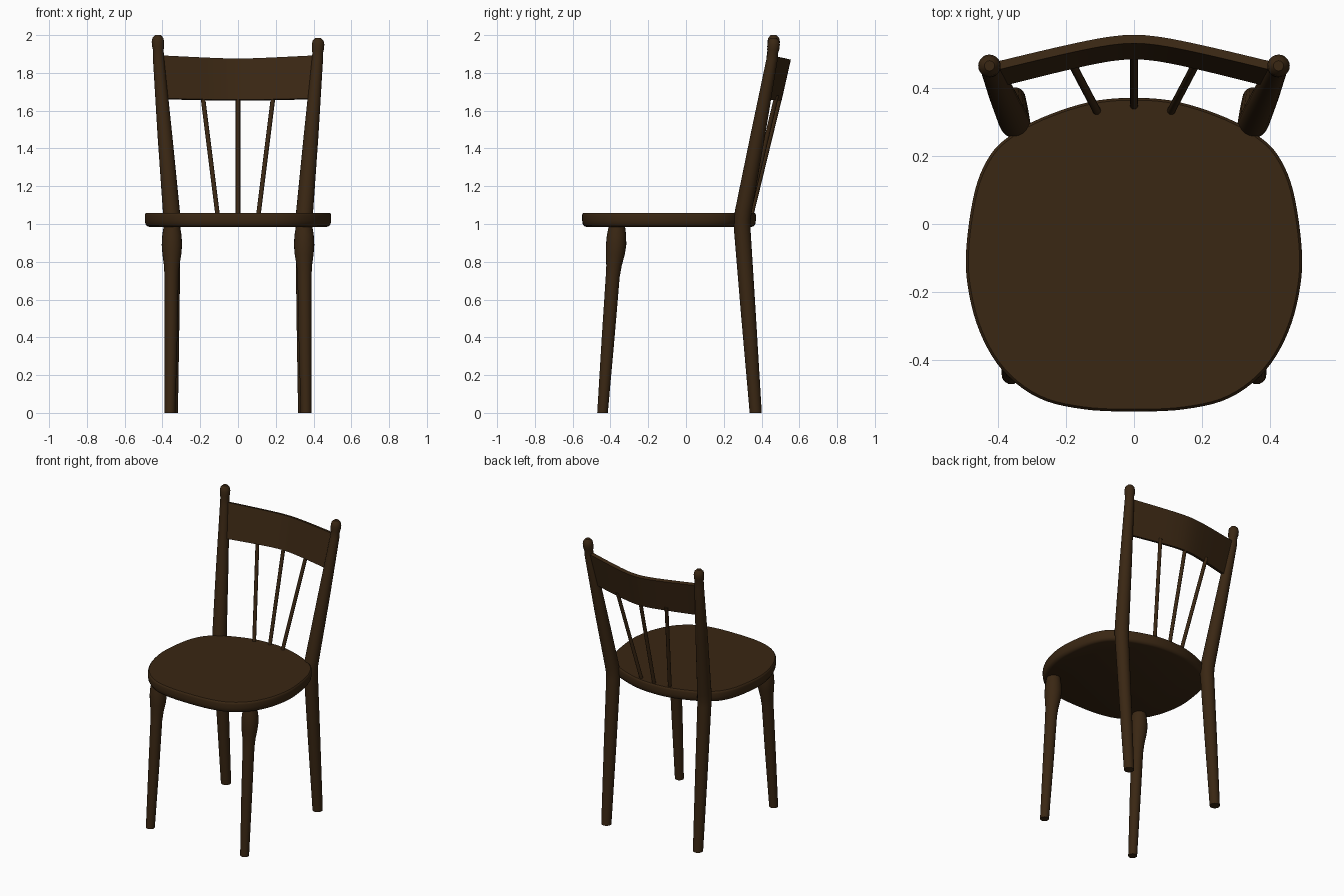
import bpy, bmesh, math
from mathutils import Vector

if "Cube" in bpy.data.objects:
    bpy.data.objects.remove(bpy.data.objects["Cube"])

wood = bpy.data.materials.new("dark brown wood")
wood.diffuse_color = (0.042, 0.020, 0.0065, 1)
wood.use_nodes = True
wood.node_tree.nodes["Principled BSDF"].inputs["Base Color"].default_value = wood.diffuse_color


def finish(name, rings, angle=40):
    """Skin a list of closed rings, cap both ends and smooth."""
    bm = bmesh.new()
    loops = [[bm.verts.new(p) for p in ring] for ring in rings]
    n = len(loops[0])
    for a, b in zip(loops, loops[1:]):
        for i in range(n):
            bm.faces.new((a[i], a[(i + 1) % n], b[(i + 1) % n], b[i]))
    bm.faces.new(loops[0][::-1])
    bm.faces.new(loops[-1])
    bmesh.ops.recalc_face_normals(bm, faces=bm.faces)
    me = bpy.data.meshes.new(name)
    bm.to_mesh(me)
    bm.free()
    me.materials.append(wood)
    ob = bpy.data.objects.new(name, me)
    bpy.context.collection.objects.link(ob)
    bpy.ops.object.select_all(action='DESELECT')
    ob.select_set(True)
    bpy.context.view_layer.objects.active = ob
    bpy.ops.object.shade_smooth_by_angle(angle=math.radians(angle))
    return ob


def turned(name, stations, side=1, sides=20):
    """Round rod through stations (x, y, z, radius)."""
    rings = []
    for x, y, z, r in stations:
        rings.append([(side * x + r * math.cos(2 * math.pi * i / sides),
                       y + r * math.sin(2 * math.pi * i / sides), z)
                      for i in range(sides)])
    return finish(name, rings)


def smooth_loop(points, steps=5):
    """Closed Catmull-Rom curve through 2D points."""
    out, n = [], len(points)
    for i in range(n):
        a, b, c, d = (Vector(points[(i + k) % n]) for k in (-1, 0, 1, 2))
        for s in range(steps):
            t = s / steps
            out.append(0.5 * (2 * b + (c - a) * t + (2 * a - 5 * b + 4 * c - d) * t * t
                              + (3 * b - a - 3 * c + d) * t ** 3))
    return out


# Seat: rounded outline with softened rim
half = [(0.15, -0.543), (0.28, -0.51), (0.385, -0.43), (0.453, -0.315), (0.488, -0.18),
        (0.491, -0.06), (0.466, 0.10), (0.423, 0.20), (0.365, 0.258), (0.27, 0.312),
        (0.13, 0.358)]
outline = smooth_loop([(0, -0.55)] + half + [(0, 0.37)] + [(-x, y) for x, y in half[::-1]])
mid = Vector((0, -0.09))
rim = [(0.955, 0.985), (0.98, 0.990), (0.995, 1.003), (1, 1.02),
       (1, 1.046), (0.996, 1.054), (0.985, 1.059)]
finish("seat", [[(*(mid + (p - mid) * s), z) for p in outline] for s, z in rim])

# Legs and back posts
for side, label in ((-1, "left"), (1, "right")):
    turned("front_leg_" + label, [
        (0.360, -0.442, 0.0, 0.028), (0.355, -0.412, 0.4, 0.034),
        (0.352, -0.388, 0.72, 0.037), (0.351, -0.381, 0.78, 0.041),
        (0.350, -0.374, 0.84, 0.050), (0.350, -0.370, 0.89, 0.054),
        (0.350, -0.368, 0.94, 0.051), (0.350, -0.366, 0.99, 0.043)], side)
    d = -0.015 if side > 0 else 0    # right knob sits slightly lower
    turned("back_post_" + label, [
        (0.350, 0.369, 0.0, 0.032), (0.349, 0.332, 0.5, 0.039),
        (0.348, 0.297, 0.98, 0.044), (0.349, 0.297, 1.02, 0.045),
        (0.353, 0.304, 1.07, 0.045), (0.387, 0.380, 1.47, 0.039),
        (0.420, 0.455, 1.87, 0.030), (0.422, 0.459, 1.92 + d, 0.028),
        (0.423, 0.462, 1.94 + d, 0.032), (0.424, 0.464, 1.965 + d, 0.033),
        (0.424, 0.464, 1.985 + d, 0.029), (0.424, 0.464, 2.0 + d, 0.015)], side)

# Crest rail: bowed slab leaning back
rings = []
for i in range(25):
    u = -1 + i / 12
    bow = -0.26 * (math.hypot(0.4 * u, 0.1) - 0.1)
    drop = -0.21 * bow                # ends rise because the slab is tilted
    lo, hi = 0.395 * u, 0.413 * u
    rings.append([(lo, 0.483 + bow, 1.658 + drop * 0.4), (lo, 0.506 + bow, 1.653 + drop * 0.4),
                  (hi, 0.555 + bow, 1.870 + drop), (hi, 0.530 + bow, 1.876 + drop)])
finish("crest_rail", rings)

# Spindles fanning from seat to crest rail
for label, base, top, y0, y1 in (("left", -0.107, -0.187, 0.328, 0.480),
                                 ("middle", 0, 0, 0.344, 0.500),
                                 ("right", 0.107, 0.187, 0.328, 0.480)):
    turned("spindle_" + label, [(base, y0, 1.04, 0.012), (top, y1, 1.68, 0.012)], sides=12)
